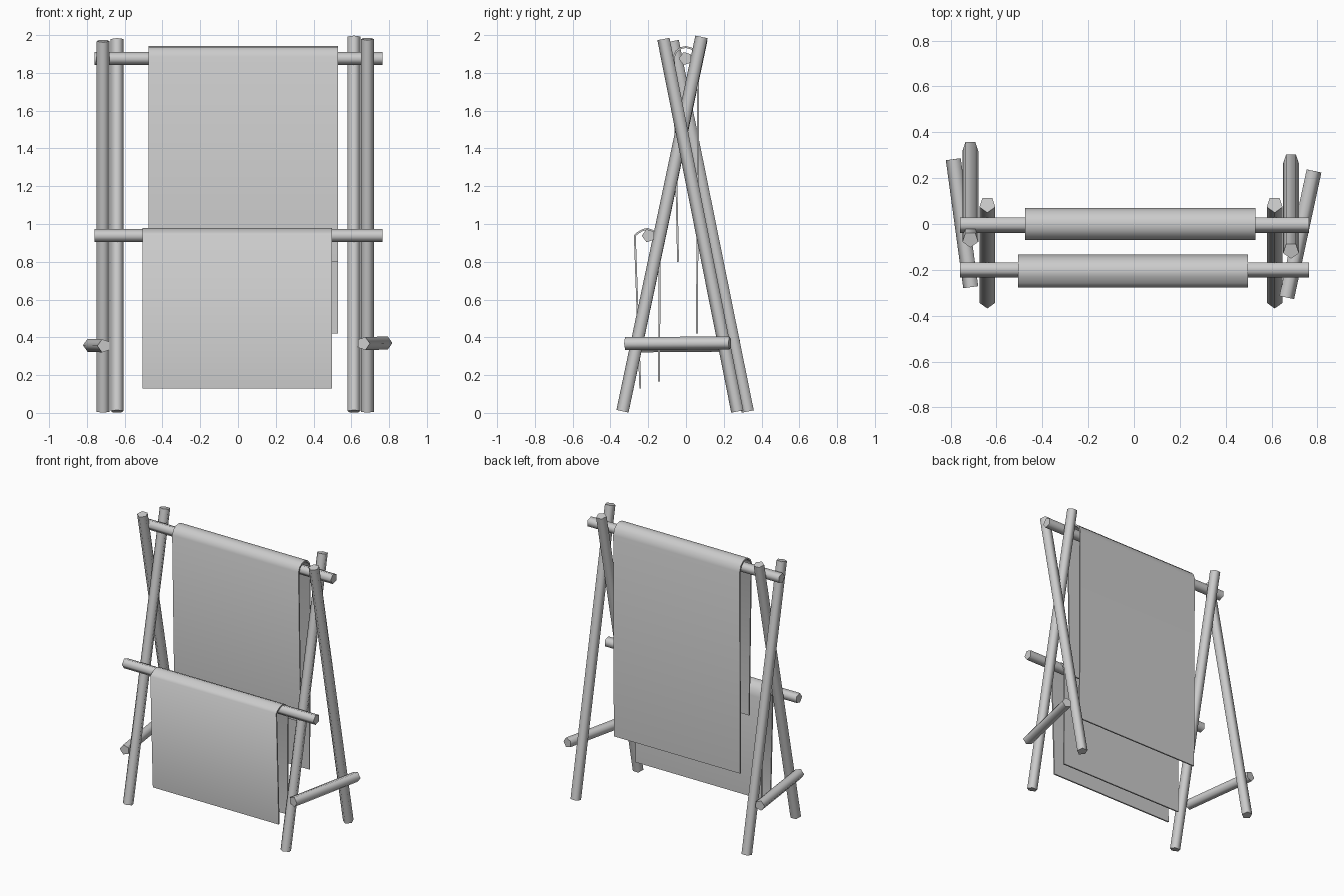
import bpy, bmesh, math
from mathutils import Vector

if "Cube" in bpy.data.objects:
    bpy.data.objects.remove(bpy.data.objects["Cube"])

R = 0.0363


def finish(name, bm, angle):
    bmesh.ops.recalc_face_normals(bm, faces=bm.faces)
    mesh = bpy.data.meshes.new(name)
    bm.to_mesh(mesh)
    bm.free()
    ob = bpy.data.objects.new(name, mesh)
    bpy.context.collection.objects.link(ob)
    bpy.ops.object.select_all(action='DESELECT')
    ob.select_set(True)
    bpy.context.view_layer.objects.active = ob
    bpy.ops.object.shade_smooth_by_angle(angle=math.radians(angle))
    return ob


def pole(name, a, b, point=(0, -1, 0)):
    """Five-sided stick from a to b, with one corner facing 'point'."""
    a, b, point = Vector(a), Vector(b), Vector(point)
    axis = (b - a).normalized()
    u = (point - axis * point.dot(axis)).normalized()
    v = axis.cross(u)
    bm = bmesh.new()
    rings = []
    for end in (a, b):
        rings.append([bm.verts.new(end + R * (u * math.cos(t) + v * math.sin(t)))
                      for t in (math.tau * i / 5 for i in range(5))])
    for i in range(5):
        j = (i + 1) % 5
        bm.faces.new((rings[0][i], rings[0][j], rings[1][j], rings[1][i]))
    for ring in rings:
        bm.faces.new(ring)
    return finish(name, bm, 80)


def cloth(name, x0, x1, profile):
    """Thin draped sheet swept along x from a (y, z) profile."""
    bm = bmesh.new()
    rows = [[bm.verts.new((x, y, z)) for x in (x0, x1)] for y, z in profile]
    for p, q in zip(rows, rows[1:]):
        bm.faces.new((p[0], p[1], q[1], q[0]))
    t = 0.01
    bmesh.ops.recalc_face_normals(bm, faces=bm.faces)
    bmesh.ops.solidify(bm, geom=bm.faces[:], thickness=t)
    return finish(name, bm, 50)


# crossed legs: x, bottom y, top y, top z
legs = {
    "left_inner_leg": (-0.64, -0.333, 0.085, 1.977),
    "left_outer_leg": (-0.714, 0.33, -0.067, 1.969),
    "right_inner_leg": (0.614, -0.333, 0.085, 1.99),
    "right_outer_leg": (0.685, 0.275, -0.116, 1.98),
}
for name, (x, y0, y1, z1) in legs.items():
    pole(name, (x, y0, 0.008), (x, y1, z1))

# hanging rails
pole("upper_rail", (-0.76, -0.002, 1.876), (0.764, -0.002, 1.876))
pole("lower_rail", (-0.76, -0.198, 0.938), (0.764, -0.198, 0.938))

# side braces
pole("left_brace", (-0.709, -0.275, 0.355), (-0.785, 0.283, 0.358), (-1, 0, 0))
pole("right_brace", (0.663, -0.32, 0.367), (0.782, 0.232, 0.37), (1, 0, 0))

# draped cloths
cloth("upper_cloth", -0.475, 0.53, [
    (-0.047, 0.80), (-0.070, 1.885), (-0.056, 1.917), (-0.030, 1.936), (0.0, 1.942),
    (0.030, 1.934), (0.056, 1.91), (0.070, 1.87), (0.063, 0.42)])
cloth("lower_cloth", -0.505, 0.497, [
    (-0.247, 0.13), (-0.276, 0.94), (-0.258, 0.957), (-0.230, 0.973), (-0.203, 0.979),
    (-0.172, 0.967), (-0.148, 0.94), (-0.134, 0.895), (-0.138, 0.165)])
